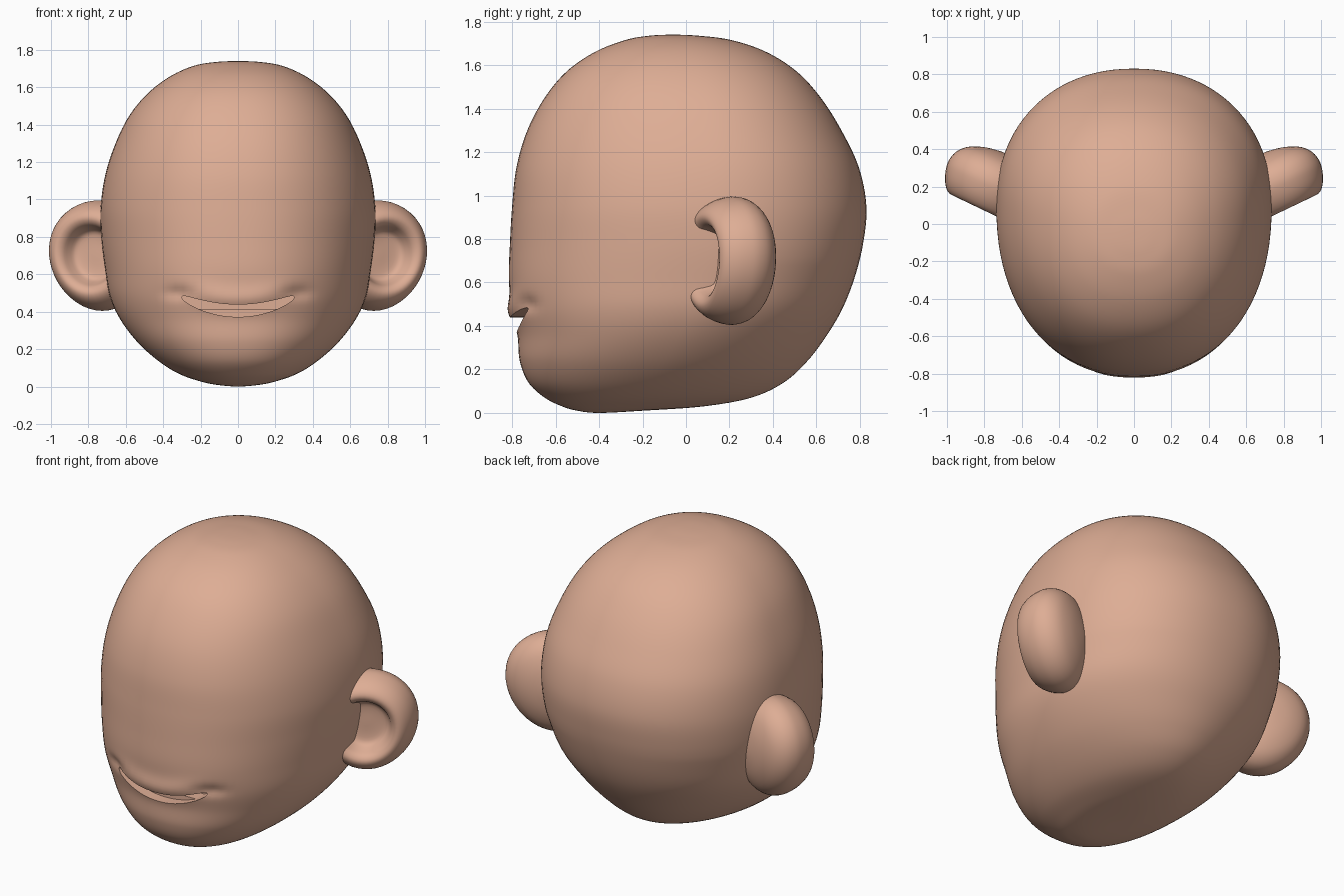
import bpy, bmesh, math
from mathutils import Vector

if "Cube" in bpy.data.objects:
    bpy.data.objects.remove(bpy.data.objects["Cube"])

skin = bpy.data.materials.new("skin")
skin.diffuse_color = (0.73, 0.42, 0.30, 1)
skin.use_nodes = True
skin.node_tree.nodes["Principled BSDF"].inputs["Base Color"].default_value = skin.diffuse_color


def make(name, verts, faces):
    me = bpy.data.meshes.new(name)
    me.from_pydata(verts, [], faces)
    bm = bmesh.new()
    bm.from_mesh(me)
    bmesh.ops.recalc_face_normals(bm, faces=bm.faces)
    bm.to_mesh(me)
    bm.free()
    me.materials.append(skin)
    ob = bpy.data.objects.new(name, me)
    bpy.context.collection.objects.link(ob)
    return ob


def activate(ob):
    bpy.ops.object.select_all(action='DESELECT')
    ob.select_set(True)
    bpy.context.view_layer.objects.active = ob


def smooth(ob):
    activate(ob)
    bpy.ops.object.shade_smooth_by_angle(angle=math.radians(45))


def spline(rows, steps):
    """Catmull-Rom through rows, first and last ghost rows excluded."""
    out = []
    for i in range(1, len(rows) - 2):
        for k in range(steps):
            t = k / steps
            out.append([0.5 * (2 * b + (c - a) * t + (2 * a - 5 * b + 4 * c - d) * t * t
                               + (3 * b - a - 3 * c + d) * t ** 3)
                        for a, b, c, d in zip(*rows[i - 1:i + 3])])
    return out + [list(rows[-2])]


def skin_rings(bottom, rings, top):
    """Close a stack of equal rings with a pole at each end."""
    n = len(rings[0])
    verts = [bottom] + [p for r in rings for p in r] + [top]
    last = len(verts) - 1
    faces = []
    for j in range(n):
        k = (j + 1) % n
        faces.append((0, 1 + k, 1 + j))
        for i in range(len(rings) - 1):
            a, b = 1 + i * n, 1 + (i + 1) * n
            faces.append((a + j, a + k, b + k, b + j))
        a = 1 + (len(rings) - 1) * n
        faces.append((a + j, a + k, last))
    return verts, faces


# Head sections: height, front y, back y, half width, y of the widest point
rows = [
    (0.00, -0.40, -0.40, 0.00, -0.40),
    (0.01, -0.50, -0.20, 0.12, -0.36),
    (0.03, -0.57, 0.08, 0.21, -0.29),
    (0.07, -0.65, 0.30, 0.32, -0.23),
    (0.14, -0.725, 0.45, 0.43, -0.17),
    (0.24, -0.765, 0.56, 0.54, -0.10),
    (0.36, -0.775, 0.65, 0.63, -0.03),
    (0.48, -0.80, 0.72, 0.685, 0.03),
    (0.62, -0.815, 0.775, 0.71, 0.07),
    (0.78, -0.81, 0.815, 0.73, 0.10),
    (0.95, -0.80, 0.83, 0.735, 0.10),
    (1.13, -0.78, 0.795, 0.71, 0.10),
    (1.30, -0.73, 0.715, 0.655, 0.08),
    (1.45, -0.65, 0.62, 0.58, 0.05),
    (1.57, -0.55, 0.51, 0.48, 0.02),
    (1.66, -0.42, 0.37, 0.36, -0.01),
    (1.715, -0.28, 0.21, 0.235, -0.03),
    (1.735, -0.17, 0.06, 0.12, -0.05),
    (1.74, -0.06, -0.06, 0.00, -0.06),
]


def ghost(r):
    return (r[0], r[2], r[1], -r[3], r[4])


def mouth_mid(x):
    return 0.405 + 0.072 * min(1.3, abs(x) / 0.3) ** 2


def head_point(row, a):
    z, f, b, w, c = row
    s, q = math.sin(a), math.cos(a)
    # face is a little boxy, back is leaner near the neck
    e = 2.22 if q > 0 else 1.9 + 0.25 * min(1, max(0, z - 0.1) / 0.6)
    x = w * math.copysign(abs(s) ** (2 / e), s)
    y = c + (f - c if q > 0 else b - c) * abs(q) ** (2 / e)
    if q > 0:
        # upper lip swell and pinched mouth corners
        y -= 0.022 * math.exp(-((z - mouth_mid(x) - 0.06) / 0.06) ** 2 - (x / 0.25) ** 4)
        y += 0.02 * math.exp(-((abs(x) - 0.32) / 0.06) ** 2 - ((z - 0.50) / 0.035) ** 2)
    return (x, y, z)


N = 96
sections = spline([ghost(rows[1])] + rows + [ghost(rows[-2])], 8)
rings = [[head_point(r, 2 * math.pi * j / N) for j in range(N)] for r in sections[1:-1]]
head = make("head", *skin_rings(rows[0][1:2] and (0, -0.40, 0), rings, (0, -0.06, 1.74)))

# Smiling mouth opening, cut as a crescent pocket with rounded corners
M = 48
outline = []
for j in range(M):
    a = 2 * math.pi * j / M
    x, s = 0.3 * math.cos(a), math.sin(a)
    outline.append((x, mouth_mid(x) + 0.033 * math.copysign(abs(s) ** 0.75, s)))
verts = [(x, y, z) for y in (-1.0, -0.63) for x, z in outline]
faces = [tuple(range(M)), tuple(range(M, 2 * M))]
faces += [(j, (j + 1) % M, M + (j + 1) % M, M + j) for j in range(M)]
cutter = make("mouth_cutter", verts, faces)
cutter.hide_render = True
activate(head)
mod = head.modifiers.new("mouth", 'BOOLEAN')
mod.operation = 'DIFFERENCE'
mod.solver = 'EXACT'
mod.object = cutter
bpy.ops.object.modifier_apply(modifier=mod.name)
bpy.data.objects.remove(cutter)
smooth(head)

# Ridge inside the mouth
bpy.ops.mesh.primitive_cube_add(size=1, location=(0, -0.66, 0.385))
ridge = bpy.context.object
ridge.name = "mouth_ridge"
ridge.scale = (0.44, 0.10, 0.06)
ridge.data.materials.append(skin)

# Ears: elliptical cups with a thick rolled rim (radius, depth along the facing axis)
cup = [(0, -0.10), (0.25, -0.10), (0.42, -0.09), (0.50, -0.055), (0.57, -0.015),
       (0.68, 0.003), (0.80, -0.012), (0.91, -0.055), (0.98, -0.11), (1.0, -0.16),
       (0.95, -0.215), (0.80, -0.265), (0.55, -0.30), (0.28, -0.318), (0, -0.325)]
profile = spline([(-0.25, -0.10)] + cup + [(-0.28, -0.318)], 3)
for name, side in (("ear_right", 1), ("ear_left", -1)):
    centre = Vector((0.80, 0.075, 0.70))
    out, facing = Vector((0.90, 0.43, 0)), Vector((0.43, -0.90, 0))

    def ear_point(r, d, a):
        u, v = r * math.cos(a), r * math.sin(a)
        p = centre + out * (0.285 * u * (1 + 0.07 * v) + 0.01 * v) + facing * d
        return (side * p.x, p.y, p.z + 0.295 * v)

    rings = [[ear_point(r, d, 2 * math.pi * j / 48) for j in range(48)]
             for r, d in profile[1:-1]]
    ear = make(name, *skin_rings(ear_point(*profile[0], 0), rings,
                                 ear_point(*profile[-1], 0)))
    smooth(ear)
